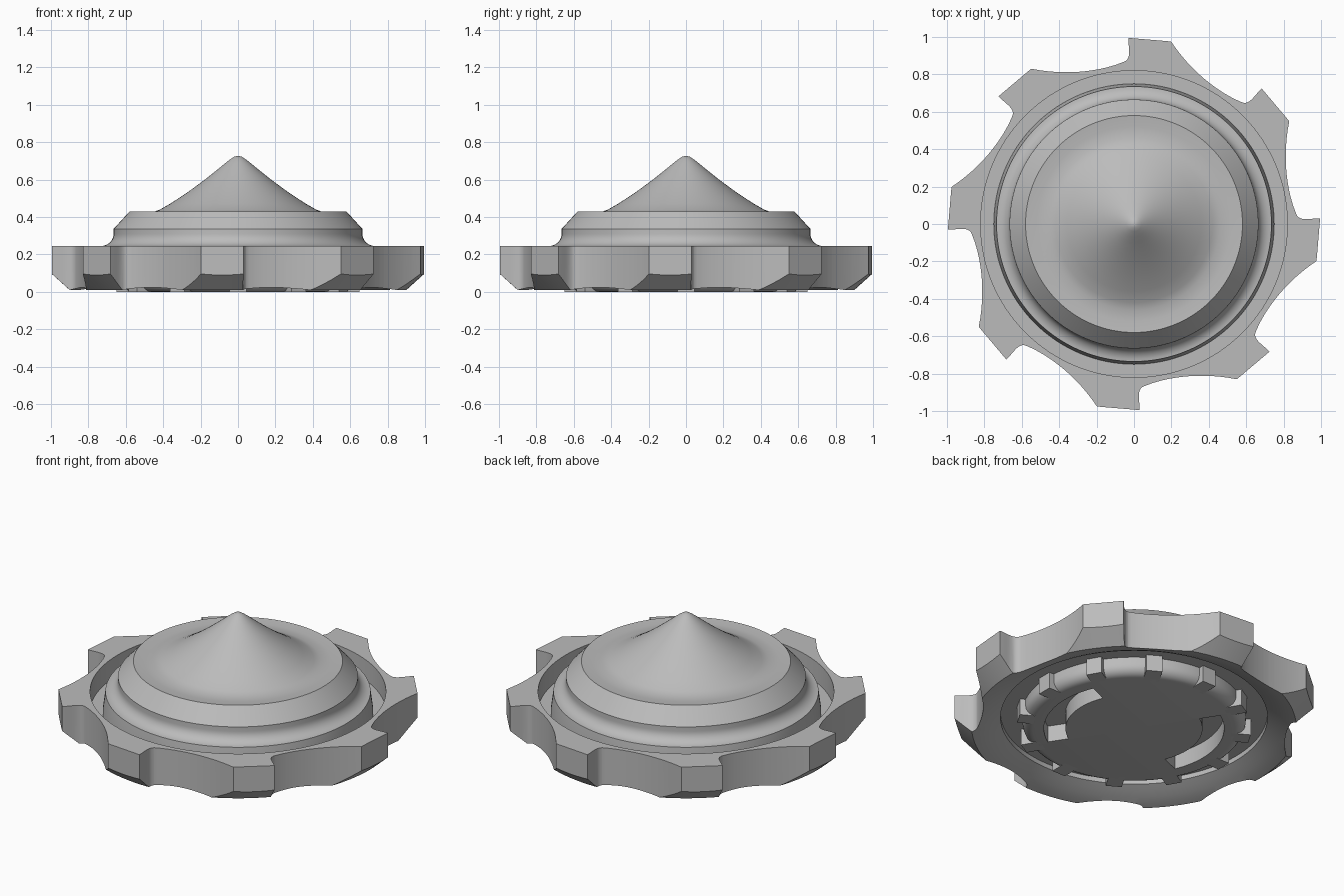
import bpy, bmesh, math
from mathutils import Matrix, Vector
from mathutils.geometry import interpolate_bezier

if "Cube" in bpy.data.objects:
    bpy.data.objects.remove(bpy.data.objects["Cube"], do_unlink=True)

gray = bpy.data.materials.new("plain gray")
gray.use_nodes = True
gray.diffuse_color = (0.5, 0.5, 0.5, 1)
gray.node_tree.nodes["Principled BSDF"].inputs["Base Color"].default_value = (0.5, 0.5, 0.5, 1)


def finish(name, bm):
    bmesh.ops.remove_doubles(bm, verts=bm.verts, dist=1e-5)
    bmesh.ops.recalc_face_normals(bm, faces=bm.faces)
    mesh = bpy.data.meshes.new(name)
    bm.to_mesh(mesh)
    bm.free()
    mesh.materials.append(gray)
    ob = bpy.data.objects.new(name, mesh)
    bpy.context.collection.objects.link(ob)
    return ob


def lathe(name, profile, closed=False, steps=128):
    bm = bmesh.new()
    verts = [bm.verts.new((r, 0, z)) for r, z in profile]
    pairs = list(zip(verts, verts[1:]))
    if closed:
        pairs.append((verts[-1], verts[0]))
    edges = [bm.edges.new(p) for p in pairs]
    bmesh.ops.spin(bm, geom=verts + edges, cent=(0, 0, 0), axis=(0, 0, 1),
                   angle=math.tau, steps=steps)
    return finish(name, bm)


def prism(bm, outline, z0, z1):
    face = bm.faces.new([bm.verts.new((x, y, z0)) for x, y in outline])
    top = bmesh.ops.extrude_face_region(bm, geom=[face])["geom"]
    bmesh.ops.translate(bm, vec=(0, 0, z1 - z0),
                        verts=[v for v in top if isinstance(v, bmesh.types.BMVert)])


def boolean(ob, cutter, operation):
    mod = ob.modifiers.new(operation.lower(), "BOOLEAN")
    mod.object, mod.operation, mod.solver = cutter, operation, "EXACT"
    bpy.context.view_layer.objects.active = ob
    bpy.ops.object.modifier_apply(modifier=mod.name)
    bpy.data.objects.remove(cutter, do_unlink=True)


def smooth(ob, degrees=30):
    bpy.ops.object.select_all(action="DESELECT")
    ob.select_set(True)
    bpy.context.view_layer.objects.active = ob
    bpy.ops.object.shade_smooth_by_angle(angle=math.radians(degrees))


def bezier(a, b, c, d, n):
    return interpolate_bezier(*[Vector((*p, 0)) for p in (a, b, c, d)], n)


# Toothed ring: lathed band trimmed to a hooked eight-tooth outline
sweep = bezier((0.83, 0.55), (0.79, 0.35), (0.82, 0.17), (0.865, 0.06), 14)
hook = bezier((0.865, 0.06), (0.88, 0.01), (0.93, 0.03), (0.995, 0.03), 9)
outline = []
for i in range(8):
    turn = Matrix.Rotation(-i * math.pi / 4, 3, "Z")
    outline += [(turn @ p).xy for p in sweep + hook[1:]]
bm = bmesh.new()
prism(bm, outline, -0.2, 0.5)
tooth_trim = finish("tooth_trim", bm)
ring = lathe("toothed_ring", [
    (0.82, 0.245), (1.05, 0.245), (1.05, 0.145), (0.9, 0.01), (0.86, 0.02),
    (0.82, 0.035), (0.78, 0.052), (0.74, 0.072), (0.74, 0.12), (0.82, 0.12)], closed=True)
boolean(ring, tooth_trim, "INTERSECT")
smooth(ring)

# Domed body: pointed cap, chamfered rim, flared neck and round hub below
neck = [(0.735 - 0.07 * math.sin(t), 0.31 - 0.065 * math.cos(t))
        for t in [math.pi / 2 * (1 - k / 8) for k in range(9)]]
hub_edge = [(0.56 + 0.06 * math.cos(t), 0.06 - 0.06 * math.sin(t))
            for t in [math.pi / 2 * k / 6 for k in range(7)]]
body = lathe("domed_body", [
    (0, 0.728), (0.02, 0.723), (0.04, 0.71), (0.07, 0.687), (0.1, 0.662),
    (0.18, 0.598), (0.27, 0.532), (0.36, 0.473), (0.42, 0.439), (0.46, 0.425),
    (0.52, 0.424), (0.58, 0.43), (0.665, 0.337)] + neck + [
    (0.75, 0.13), (0.75, 0.1), (0.62, 0.1)] + hub_edge + [(0, 0)])

# Two curved slots in the underside of the hub
bm = bmesh.new()
for middle in (-17, 163):
    angles = [math.radians(middle - 40 + 5 * k) for k in range(17)]
    arc = [(0.5 * math.cos(a), 0.5 * math.sin(a)) for a in angles]
    arc += [(0.38 * math.cos(a), 0.38 * math.sin(a)) for a in reversed(angles)]
    prism(bm, arc, -0.1, 0.1)
boolean(body, finish("slot_cutter", bm), "DIFFERENCE")
smooth(body)

# Twelve lugs around the hub
bm = bmesh.new()
for i in range(12):
    place = Matrix.Rotation(i * math.pi / 6, 4, "Z") @ Matrix.Translation((0.595, 0, 0.055))
    bmesh.ops.create_cube(bm, size=1, matrix=place @ Matrix.Diagonal((0.11, 0.09, 0.11, 1)))
finish("hub_lugs", bm)
